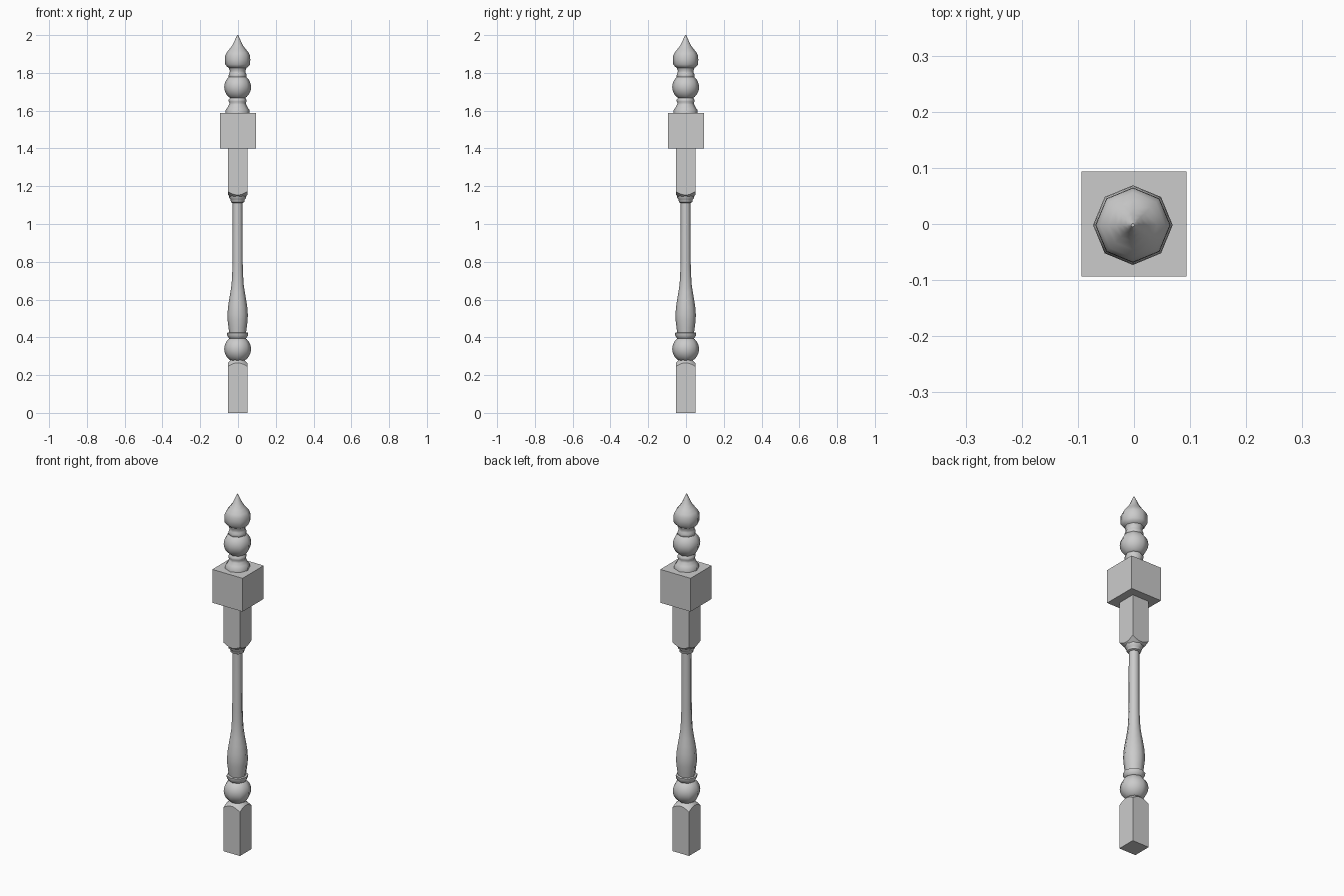
import bpy
import bmesh
import math

cube = bpy.data.objects.get("Cube")
if cube:
    bpy.data.objects.remove(cube, do_unlink=True)

grey = bpy.data.materials.new("plain grey")
grey.use_nodes = True
grey.diffuse_color = (0.6, 0.6, 0.6, 1)
grey.node_tree.nodes["Principled BSDF"].inputs["Base Color"].default_value = (0.6, 0.6, 0.6, 1)

AXIS = -0.002  # the turned axis sits slightly off the cap's centre


def finish(name, bm):
    bmesh.ops.recalc_face_normals(bm, faces=bm.faces)
    mesh = bpy.data.meshes.new(name)
    bm.to_mesh(mesh)
    bm.free()
    mesh.materials.append(grey)
    obj = bpy.data.objects.new(name, mesh)
    bpy.context.collection.objects.link(obj)
    return obj


def activate(obj):
    bpy.ops.object.select_all(action='DESELECT')
    obj.select_set(True)
    bpy.context.view_layer.objects.active = obj


def box(name, half, z0, z1, centre=0.0):
    bm = bmesh.new()
    bmesh.ops.create_cube(bm, size=1)
    for v in bm.verts:
        v.co.x = v.co.x * 2 * half + centre
        v.co.y = v.co.y * 2 * half + centre
        v.co.z = z1 if v.co.z > 0 else z0
    return finish(name, bm)


def lathe(name, profile, sides=8, smooth=True):
    """Turn (radius, height) points about the axis, with capped ends."""
    bm = bmesh.new()
    rings = []
    for r, z in profile:
        rings.append([bm.verts.new((AXIS + r * math.cos(a), AXIS + r * math.sin(a), z))
                      for a in (math.tau * i / sides for i in range(sides))])
    for low, high in zip(rings, rings[1:]):
        for i in range(sides):
            j = (i + 1) % sides
            bm.faces.new((low[i], low[j], high[j], high[i]))
    bm.faces.new(rings[0])
    bm.faces.new(rings[-1])
    obj = finish(name, bm)
    if smooth:
        activate(obj)
        bpy.ops.object.shade_smooth_by_angle(angle=math.radians(50))
    return obj


def ball(radius, centre, height, neck, steps=10):
    """Profile points of a ball cut off at the neck radius."""
    start = math.acos(neck / radius)
    angles = [start * (2 * i / steps - 1) for i in range(steps + 1)]
    return [(radius * math.cos(a), centre + height * math.sin(a) / math.sin(start))
            for a in angles]


def arched_block(name, z0, z1, cutter_profile):
    """Square block whose corners are turned off by a cone."""
    block = box(name, 0.051, z0, z1, AXIS)
    cutter = lathe(name + "_cutter", cutter_profile, 48, False)
    cutter.hide_render = True
    mod = block.modifiers.new("turned corners", 'BOOLEAN')
    mod.operation = 'INTERSECT'
    mod.solver = 'EXACT'
    mod.object = cutter
    activate(block)
    bpy.ops.object.modifier_apply(modifier=mod.name)
    bpy.data.objects.remove(cutter, do_unlink=True)
    activate(block)
    bpy.ops.object.shade_smooth_by_angle(angle=math.radians(20))


# Square blocks
arched_block("lower_block", 0, 0.3, [(0.1, -0.1), (0.1, 0.22), (0.035, 0.28)])
arched_block("upper_block", 1.1, 1.41, [(0.035, 1.14), (0.1, 1.195), (0.1, 1.5)])
box("cap_block", 0.094, 1.4, 1.587)

# Lower ball and collar
lathe("lower_ball", ball(0.071, 0.338, 0.062, 0.035))
lathe("lower_collar", [(0.04, 0.39), (0.047, 0.397), (0.055, 0.41), (0.056, 0.424), (0.045, 0.426)])

# Slender vase-shaped shaft
lathe("shaft", [(0.044, 0.42), (0.048, 0.45), (0.053, 0.49), (0.054, 0.52), (0.051, 0.56),
                (0.045, 0.60), (0.038, 0.64), (0.032, 0.68), (0.029, 0.73), (0.027, 0.79),
                (0.026, 1.12)])
lathe("shaft_collar", [(0.028, 1.112), (0.036, 1.116), (0.037, 1.13), (0.045, 1.137), (0.046, 1.15)])

# Turned foot, ball and neck above the cap
lathe("top_foot", [(0.064, 1.58), (0.064, 1.603), (0.054, 1.615), (0.046, 1.632), (0.043, 1.64),
                   (0.047, 1.648), (0.047, 1.658), (0.04, 1.668)])
lathe("upper_ball", ball(0.071, 1.725, 0.06, 0.037))
lathe("top_neck", [(0.04, 1.772), (0.047, 1.778), (0.047, 1.79), (0.043, 1.8), (0.041, 1.81),
                   (0.045, 1.82), (0.047, 1.828)])

# Pointed finial
lathe("finial", [(0.04, 1.822), (0.055, 1.832), (0.066, 1.845), (0.067, 1.87), (0.066, 1.892),
                 (0.058, 1.908), (0.044, 1.925), (0.03, 1.943), (0.02, 1.962), (0.011, 1.982),
                 (0.003, 2.0)])
